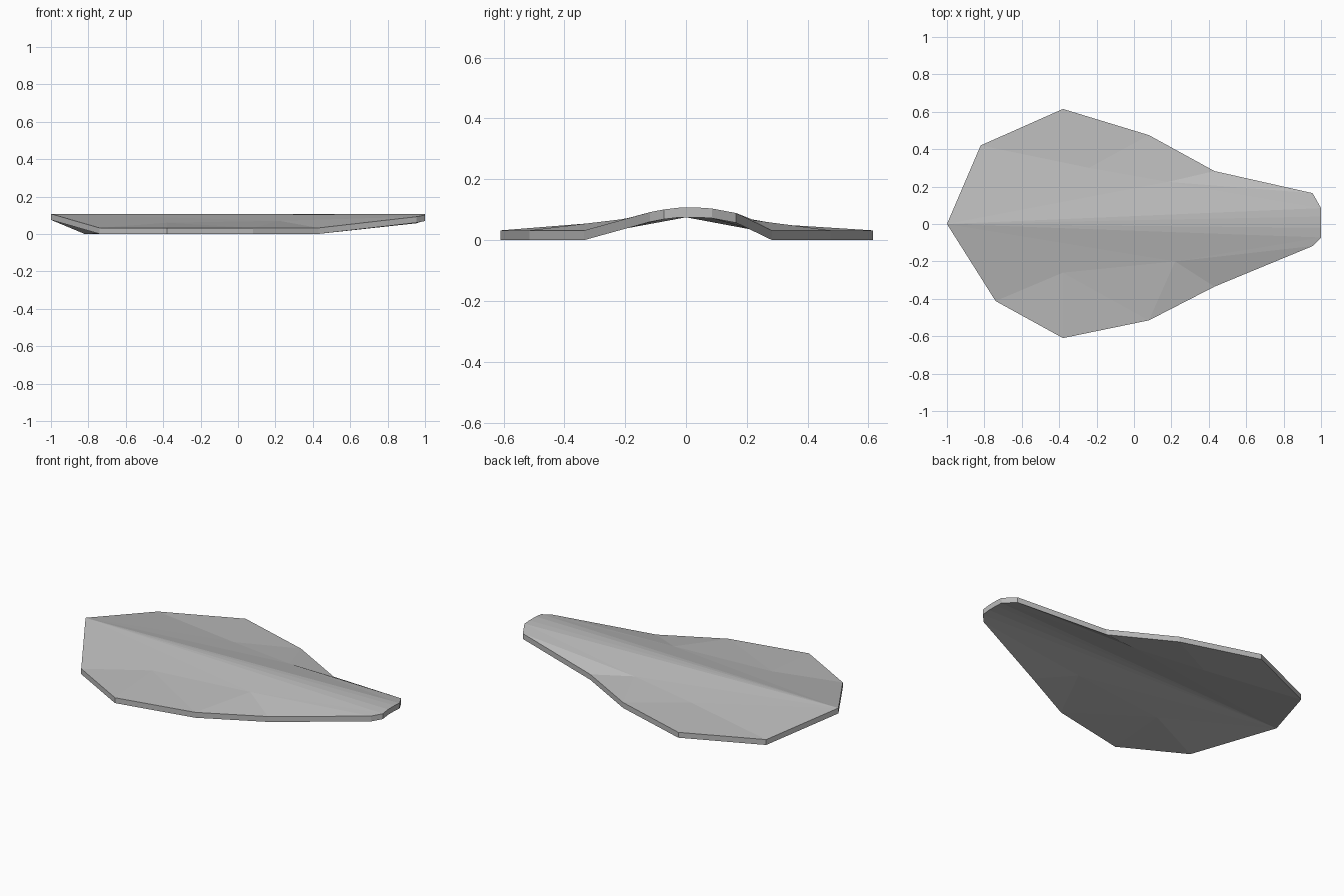
import bpy
import bmesh

THICKNESS = 0.032
RIDGE = 0.107
RIM = 0.032

cube = bpy.data.objects.get("Cube")
if cube:
    bpy.data.objects.remove(cube, do_unlink=True)

grey = bpy.data.materials.new("stone grey")
grey.use_nodes = True
colour = (0.5, 0.5, 0.5, 1)
grey.diffuse_color = colour
grey.node_tree.nodes["Principled BSDF"].inputs["Base Color"].default_value = colour

bm = bmesh.new()
tip = bm.verts.new((-1, 0, RIDGE))
end = bm.verts.new((1, 0, RIDGE))


def add_half(rim, crease, nose):
    """One sloping half: broad ridge slope, low skirt facets and rounded nose."""
    r1, r2, r3, r4 = [bm.verts.new((x, y, RIM)) for x, y in rim]
    c1, c2 = [bm.verts.new(p) for p in crease]
    n1, n2, n3 = [bm.verts.new(p) for p in nose]
    facets = [
        (tip, r1, c1), (tip, c1, c2), (tip, c2, n2), (tip, n2, n3), (tip, n3, end),
        (r1, r2, c1), (r2, r3, c1), (c1, r3, c2), (r3, r4, c2),
        (c2, r4, n1), (c2, n1, n2),
    ]
    for f in facets:
        bm.faces.new(f)


# Two slightly different halves either side of the ridge
add_half([(-0.82, 0.42), (-0.38, 0.615), (0.08, 0.475), (0.43, 0.283)],
         [(-0.24, 0.30, 0.052), (0.18, 0.225, 0.065)],
         [(0.955, 0.165, 0.089), (1, 0.085, 0.104), (1, 0.04, 0.107)])
add_half([(-0.74, -0.412), (-0.38, -0.61), (0.08, -0.515), (0.43, -0.335)],
         [(-0.38, -0.26, 0.06), (0.22, -0.20, 0.07)],
         [(0.955, -0.118, 0.092), (1, -0.072, 0.101), (1, -0.02, 0.107)])

# Underside and vertical edge wall
top_faces = list(bm.faces)
border = [e for e in bm.edges if e.is_boundary]
lower = {v: bm.verts.new((v.co.x, v.co.y, v.co.z - THICKNESS)) for v in list(bm.verts)}
for f in top_faces:
    bm.faces.new([lower[v] for v in reversed(f.verts)])
for e in border:
    a, b = e.verts
    bm.faces.new((a, b, lower[b], lower[a]))
bmesh.ops.recalc_face_normals(bm, faces=bm.faces)

mesh = bpy.data.meshes.new("faceted_slab")
bm.to_mesh(mesh)
bm.free()
mesh.materials.append(grey)
slab = bpy.data.objects.new("faceted_slab", mesh)
bpy.context.collection.objects.link(slab)
